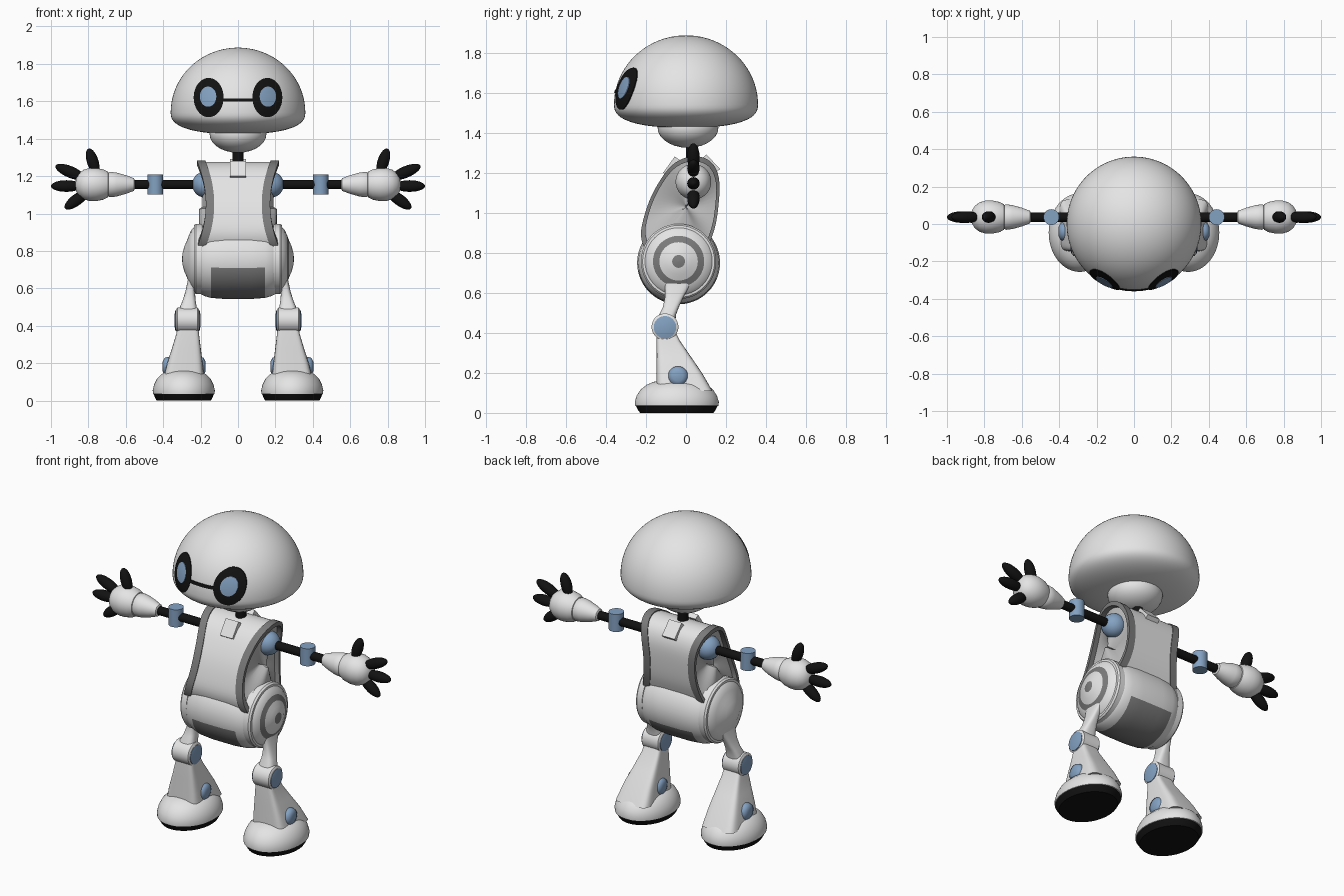
import bpy, bmesh, math
from mathutils import Vector

if "Cube" in bpy.data.objects:
    bpy.data.objects.remove(bpy.data.objects["Cube"])


def material(name, col):
    m = bpy.data.materials.new(name)
    m.diffuse_color = (*col, 1)
    m.use_nodes = True
    m.node_tree.nodes["Principled BSDF"].inputs["Base Color"].default_value = m.diffuse_color
    return m


WHITE = material("white shell", (0.78, 0.78, 0.78))
GREY = material("dark grey trim", (0.2, 0.2, 0.2))
PALE = material("mid grey panel", (0.5, 0.5, 0.5))
BLACK = material("black rubber", (0.006, 0.006, 0.006))
BLUE = material("blue joints", (0.23, 0.36, 0.54))


def loft(name, rings, mats, rule=None, angle=35):
    """Skin rings of points, cap both ends; rule(centre, ring index) picks the material."""
    bm = bmesh.new()
    vs = [[bm.verts.new(p) for p in r] for r in rings]
    n = len(rings[0])
    for i in range(len(vs) - 1):
        for j in range(n):
            k = (j + 1) % n
            f = bm.faces.new((vs[i][j], vs[i][k], vs[i + 1][k], vs[i + 1][j]))
            if rule:
                f.material_index = rule(f.calc_center_median(), i)
    for r, i in ((vs[0], 0), (vs[-1], len(vs) - 1)):
        f = bm.faces.new(r)
        if rule:
            f.material_index = rule(f.calc_center_median(), i)
    bmesh.ops.remove_doubles(bm, verts=bm.verts, dist=1e-5)
    bmesh.ops.recalc_face_normals(bm, faces=bm.faces)
    me = bpy.data.meshes.new(name)
    bm.to_mesh(me)
    bm.free()
    for m in mats:
        me.materials.append(m)
    me.polygons.foreach_set("use_smooth", [True] * len(me.polygons))
    me.set_sharp_from_angle(angle=math.radians(angle))
    ob = bpy.data.objects.new(name, me)
    bpy.context.collection.objects.link(ob)
    return ob


def lathe(name, prof, origin, axis, mats, sy=1, rule=None, n=48, angle=35):
    """Spin (distance, radius) pairs about an axis."""
    q = Vector((0, 0, 1)).rotation_difference(Vector(axis))
    o = Vector(origin)
    rings = [[o + q @ Vector((max(r, 1e-4) * math.cos(a), max(r, 1e-4) * sy * math.sin(a), t))
              for a in (2 * math.pi * j / n for j in range(n))] for t, r in prof]
    return loft(name, rings, mats, rule, angle)


def dome(length, rad, n=14):
    """Profile of a full ellipsoid, centred on 0."""
    return [(-length * math.cos(math.pi * i / n), rad * math.sin(math.pi * i / n)) for i in range(n + 1)]


def spline(pts, steps):
    """Closed smooth curve through 2D points."""
    out, n = [], len(pts)
    for i in range(n):
        a, b, c, d = (Vector(pts[(i + k) % n]) for k in (-1, 0, 1, 2))
        for s in range(steps):
            t = s / steps
            out.append(0.5 * (2 * b + (c - a) * t + (2 * a - 5 * b + 4 * c - d) * t * t
                              + (3 * b - a - 3 * c + d) * t ** 3))
    return out


def oval(a, p):
    """Point on a unit superellipse."""
    c, s = math.cos(a), math.sin(a)
    return math.copysign(abs(c) ** (2 / p), c), math.copysign(abs(s) ** (2 / p), s)


def column(name, sections, s, p, mats):
    """Loft of (z, x centre, half x, y front, y back) sections on side s."""
    rings = []
    for z, xc, hx, y0, y1 in sections:
        ring = []
        for j in range(40):
            u, v = oval(2 * math.pi * j / 40, p)
            ring.append((s * (xc + hx * u), (y0 + y1) / 2 + (y1 - y0) / 2 * v, z))
        rings.append(ring)
    return loft(name, rings, mats, angle=40)


# Head: round dome with a flattened underside
HR, HZ, UP, DOWN = 0.36, 1.54, 0.347, 0.115
head = []
for i in range(41):
    a = -math.pi / 2 + math.pi * i / 40
    u, v = oval(a, 2.5 if a < 0 else 2)
    head.append((HZ + v * (UP if v > 0 else DOWN), HR * u))
lathe("head", head, (0, 0, 0), (0, 0, 1), [WHITE], n=96)
lathe("head_underside", dome(0.1, 0.152), (0, 0.01, 1.425), (0, 0, 1), [WHITE])
lathe("neck", [(1.15, 0.03), (1.38, 0.03)], (0, 0.03, 0), (0, 0, 1), [BLACK])


def face_plate(name, cx, cz, rx, rz, off, mat, p=2.0):
    """Thin plate following the front of the head."""
    rings = []
    for k, o in [(1, -0.012), (1, off), (0.8, off), (0.6, off), (0.4, off), (0.2, off), (0.002, off)]:
        ring = []
        for j in range(48):
            u, v = oval(2 * math.pi * j / 48, p)
            x, z = cx + rx * k * u, cz + rz * k * v
            h = z - HZ
            r = HR * math.sqrt(1 - (h / UP) ** 2) if h > 0 else HR * (1 - (-h / DOWN) ** 2.5) ** 0.4
            ring.append((x, -math.sqrt(r * r - x * x) - o, z))
        rings.append(ring)
    loft(name, rings, [mat])


# Face: eye surrounds, irises and mouth bar
for s, side in ((1, "right"), (-1, "left")):
    face_plate("eye_surround_" + side, s * 0.157, 1.62, 0.08, 0.105, 0.005, BLACK)
    face_plate("iris_" + side, s * 0.16, 1.625, 0.044, 0.054, 0.008, BLUE)
face_plate("mouth", 0, 1.607, 0.09, 0.009, 0.004, BLACK, 8)

# Torso: bean outline seen from the side, raised trim round recessed side panels
outline = spline([(0.03, 1.28), (0.12, 1.255), (0.163, 1.17), (0.16, 1.03), (0.135, 0.9), (0.08, 0.8),
                  (-0.06, 0.78), (-0.18, 0.8), (-0.222, 0.88), (-0.205, 0.99), (-0.155, 1.115),
                  (-0.07, 1.235)], 5)


def torso_ring(s, scale, extra, k=1.0):
    return [(s * ((0.127 + 0.9 * (z - 1.05) ** 2) * k + extra), y * scale, 1.03 + (z - 1.03) * scale)
            for y, z in outline]


half = [(0.03, 0, 1), (0.4, 0, 1), (0.88, 0, 1), (0.9, 0, 1), (1.03, 0, 1), (1.03, 0.045, 1), (0.93, 0.045, 1),
        (0.93, 0, 1), (1, 0, 1)]
steps = [(0.02, 0.015), (0.45, 0.015), (0.91, 0.015), (0.91, 0.045), (1.01, 0.045), (1.01, 0), (0.985, 0)]
rings = [torso_ring(-1, *st) for st in steps] + [torso_ring(1, 0.985, 0, 0)] + \
        [torso_ring(1, *st) for st in reversed(steps)]
last = len(rings) - 1


def torso_rule(c, i):
    m = min(i, last - 1 - i)
    return 2 if m < 2 else 1 if m < 6 else 0


loft("torso", rings, [WHITE, GREY, PALE], torso_rule)

# Collar tabs in front of and behind the neck
for name, y, z, tilt in (("front_collar", -0.073, 1.232, -0.62), ("back_collar", 0.125, 1.245, 0.75)):
    bpy.ops.mesh.primitive_cube_add(size=1, location=(0, y, z), rotation=(tilt, 0, 0))
    tab = bpy.context.object
    tab.name = name
    tab.scale = (0.085, 0.03, 0.1)
    tab.data.materials.append(WHITE)

# Pelvis: barrel with a grey panel wrapped under it
barrel = [(0.0, 0.207), (0.07, 0.207), (0.145, 0.201), (0.18, 0.191), (0.21, 0.175), (0.235, 0.14)]
prof = [(-x, r) for x, r in reversed(barrel[1:])] + barrel
lathe("pelvis", prof, (0, -0.037, 0.75), (1, 0, 0), [WHITE, GREY], n=96,
      rule=lambda c, i: int(abs(c.x) < 0.145 and c.z < (0.71 if c.y < 0 else 0.67)))

for s, side in ((1, "right"), (-1, "left")):
    # Hip disc: ringed on the right, plain on the left
    hip = [(0.19, 0.188), (0.225, 0.188), (0.235, 0.18), (0.236, 0.168), (0.25, 0.155), (0.262, 0.128),
           (0.274, 0.096), (0.288, 0.065), (0.296, 0.032), (0.3, 0.0)]

    def hip_rule(c, i, s=s):
        return int(s > 0 and i in (5, 8, 9))
    lathe("hip_" + side, hip, (0, -0.037, 0.757), (s, 0, 0), [WHITE, GREY], rule=hip_rule, angle=30)

    # Arm: shoulder ball, rod, elbow, forearm cuff and palm
    AY, AZ = 0.037, 1.155
    lathe("shoulder_" + side, dome(0.07, 0.07), (s * 0.175, AY, AZ), (s, 0, 0), [BLUE])
    lathe("arm_rod_" + side, [(0.15, 0.025), (0.58, 0.025)], (0, AY, AZ), (s, 0, 0), [BLACK], n=24)
    lathe("elbow_" + side, [(-0.053, 0.042), (0.053, 0.042)], (s * 0.442, AY, AZ), (0, 0, 1), [BLUE])
    lathe("forearm_" + side, [(0.552, 0.025), (0.557, 0.034), (0.6, 0.05), (0.65, 0.064), (0.685, 0.068),
                              (0.7, 0.06)], (0, AY, AZ), (s, 0, 0), [WHITE])
    lathe("palm_" + side, [(0.69, 0.055), (0.695, 0.068), (0.72, 0.081), (0.76, 0.089), (0.79, 0.089),
                           (0.825, 0.079), (0.85, 0.061), (0.866, 0.036), (0.872, 0)],
          (0, AY, AZ), (s, 0, 0), [WHITE])

    # Fingers: thumb, upper, middle and lower
    for name, a, b in (("thumb", (0.755, 1.21), (0.799, 1.347)), ("upper_finger", (0.82, 1.19), (0.975, 1.255)),
                       ("middle_finger", (0.835, 1.147), (1.0, 1.147)),
                       ("lower_finger", (0.80, 1.12), (0.925, 1.027))):
        A, B = Vector((s * a[0], AY, a[1])), Vector((s * b[0], AY, b[1]))
        L = (B - A).length / 2
        lathe(name + "_" + side, dome(L, 0.031), (A + B) / 2, (B - A).normalized(), [BLACK], n=24)

    # Thigh: thin strut from the hip disc to the knee
    column("thigh_" + side, [(0.74, 0.24, 0.014, -0.14, 0.07), (0.65, 0.249, 0.018, -0.105, 0.025),
                             (0.58, 0.256, 0.026, -0.105, -0.012), (0.53, 0.262, 0.036, -0.115, -0.035),
                             (0.49, 0.267, 0.048, -0.135, -0.05), (0.43, 0.27, 0.052, -0.15, -0.055)],
           s, 3, [WHITE])

    # Knee: white drum with blue end caps
    lathe("knee_" + side, [(-0.062, 0.055), (-0.054, 0.067), (0.054, 0.067), (0.062, 0.055)],
          (s * 0.27, -0.105, 0.43), (1, 0, 0), [WHITE], angle=50)
    lathe("knee_caps_" + side, [(-0.07, 0.03), (-0.064, 0.056), (0.064, 0.056), (0.07, 0.03)],
          (s * 0.27, -0.105, 0.428), (1, 0, 0), [BLUE], angle=50)

    # Shin: flared wedge with an upright front and sloping back
    column("shin_" + side, [(0.42, 0.268, 0.054, -0.145, -0.06), (0.36, 0.269, 0.06, -0.147, -0.03),
                            (0.28, 0.276, 0.077, -0.147, 0.025), (0.2, 0.284, 0.095, -0.147, 0.08),
                            (0.11, 0.29, 0.11, -0.147, 0.132)], s, 6, [WHITE])

    # Ankle pins, foot dome and sole
    lathe("ankle_" + side, [(-0.115, 0.025), (-0.105, 0.045), (-0.09, 0.05), (0.09, 0.05), (0.105, 0.045),
                            (0.115, 0.025)], (s * 0.288, -0.04, 0.183), (1, 0, 0), [BLUE], angle=60)
    lathe("foot_" + side, [(0.033, 0.155), (0.036, 0.165), (0.055, 0.166), (0.085, 0.159), (0.115, 0.144),
                           (0.14, 0.12), (0.155, 0.092), (0.163, 0.06), (0.166, 0)],
          (s * 0.29, -0.046, 0), (0, 0, 1), [WHITE], sy=1.265, n=64)
    lathe("sole_" + side, [(0, 0.145), (0.012, 0.152), (0.035, 0.161)], (s * 0.29, -0.046, 0), (0, 0, 1),
          [BLACK], sy=1.265, n=64)
